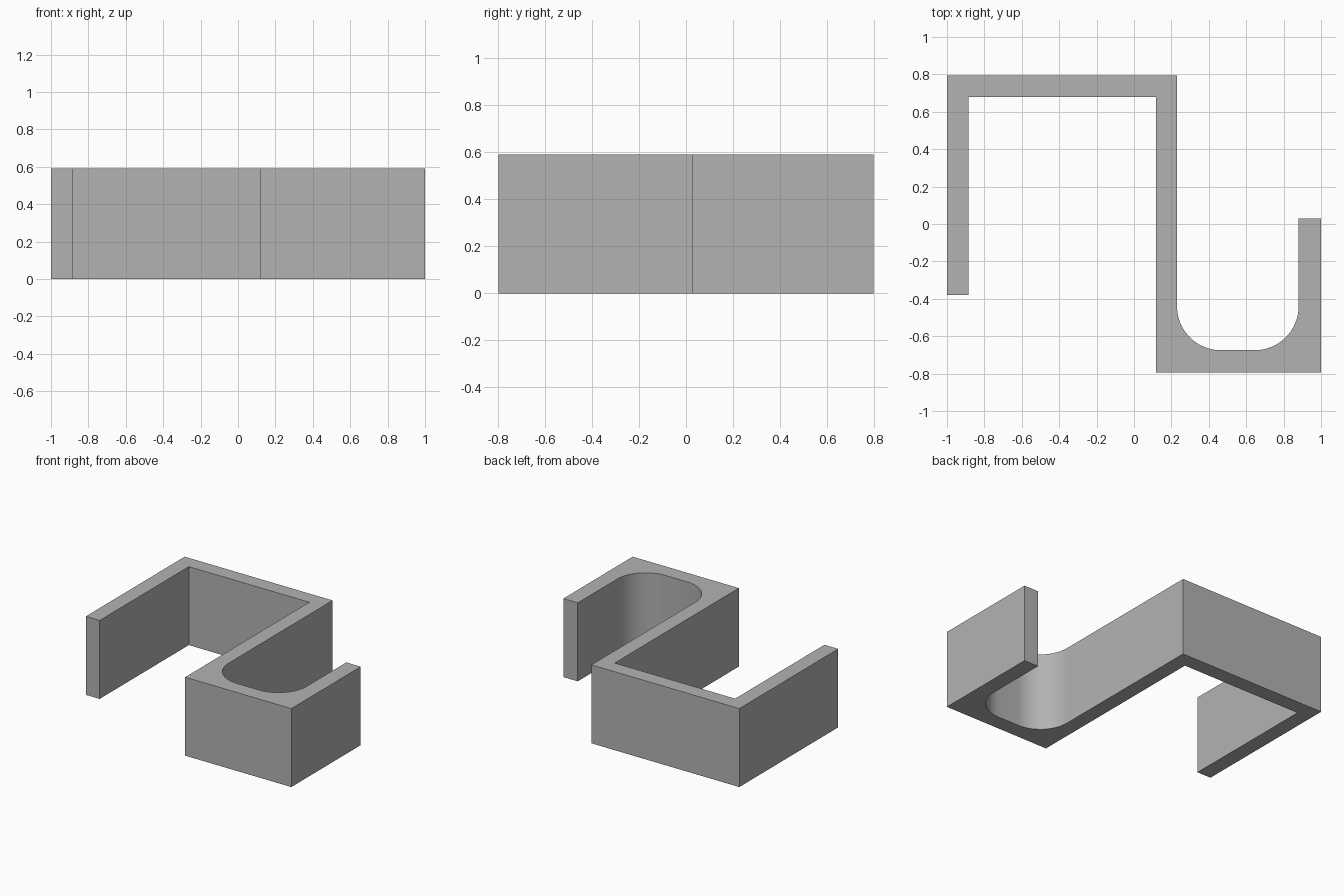
import bpy, bmesh, math

cube = bpy.data.objects.get("Cube")
if cube:
    bpy.data.objects.remove(cube, do_unlink=True)

HEIGHT = 0.59
RADIUS = 0.235
STEPS = 16


def fillet(cx, cy, start):
    """Quarter circle, counter-clockwise from the start angle in degrees."""
    angles = [math.radians(start + 90 * i / STEPS) for i in range(STEPS + 1)]
    return [(cx + RADIUS * math.cos(a), cy + RADIUS * math.sin(a)) for a in angles]


# Plain grey material
grey = bpy.data.materials.new("plain grey")
grey.use_nodes = True
colour = (0.45, 0.45, 0.45, 1)
grey.diffuse_color = colour
grey.node_tree.nodes["Principled BSDF"].inputs["Base Color"].default_value = colour

# Outline of the double hook: square outer corners, rounded inner pocket
x_in, x_out, y_in = 0.23, 0.88, -0.675
outline = [(x_in, 0.795), (-1, 0.795), (-1, -0.38), (-0.885, -0.38),
           (-0.885, 0.68), (0.117, 0.68), (0.117, -0.795),
           (1, -0.795), (1, 0.03), (x_out, 0.03)]
pocket = (fillet(x_in + RADIUS, y_in + RADIUS, 180)
          + fillet(x_out - RADIUS, y_in + RADIUS, 270))
outline += reversed(pocket)

# Extrude the outline upward
bm = bmesh.new()
base = bm.faces.new([bm.verts.new((x, y, 0)) for x, y in outline])
result = bmesh.ops.extrude_face_region(bm, geom=[base], use_keep_orig=True)
top = [v for v in result["geom"] if isinstance(v, bmesh.types.BMVert)]
bmesh.ops.translate(bm, verts=top, vec=(0, 0, HEIGHT))
bmesh.ops.recalc_face_normals(bm, faces=bm.faces)

mesh = bpy.data.meshes.new("double_hook")
bm.to_mesh(mesh)
bm.free()
mesh.materials.append(grey)
hook = bpy.data.objects.new("double_hook", mesh)
bpy.context.collection.objects.link(hook)

# Smooth the pocket, keep the corners sharp
bpy.ops.object.select_all(action="DESELECT")
hook.select_set(True)
bpy.context.view_layer.objects.active = hook
bpy.ops.object.shade_smooth_by_angle(angle=math.radians(30))
